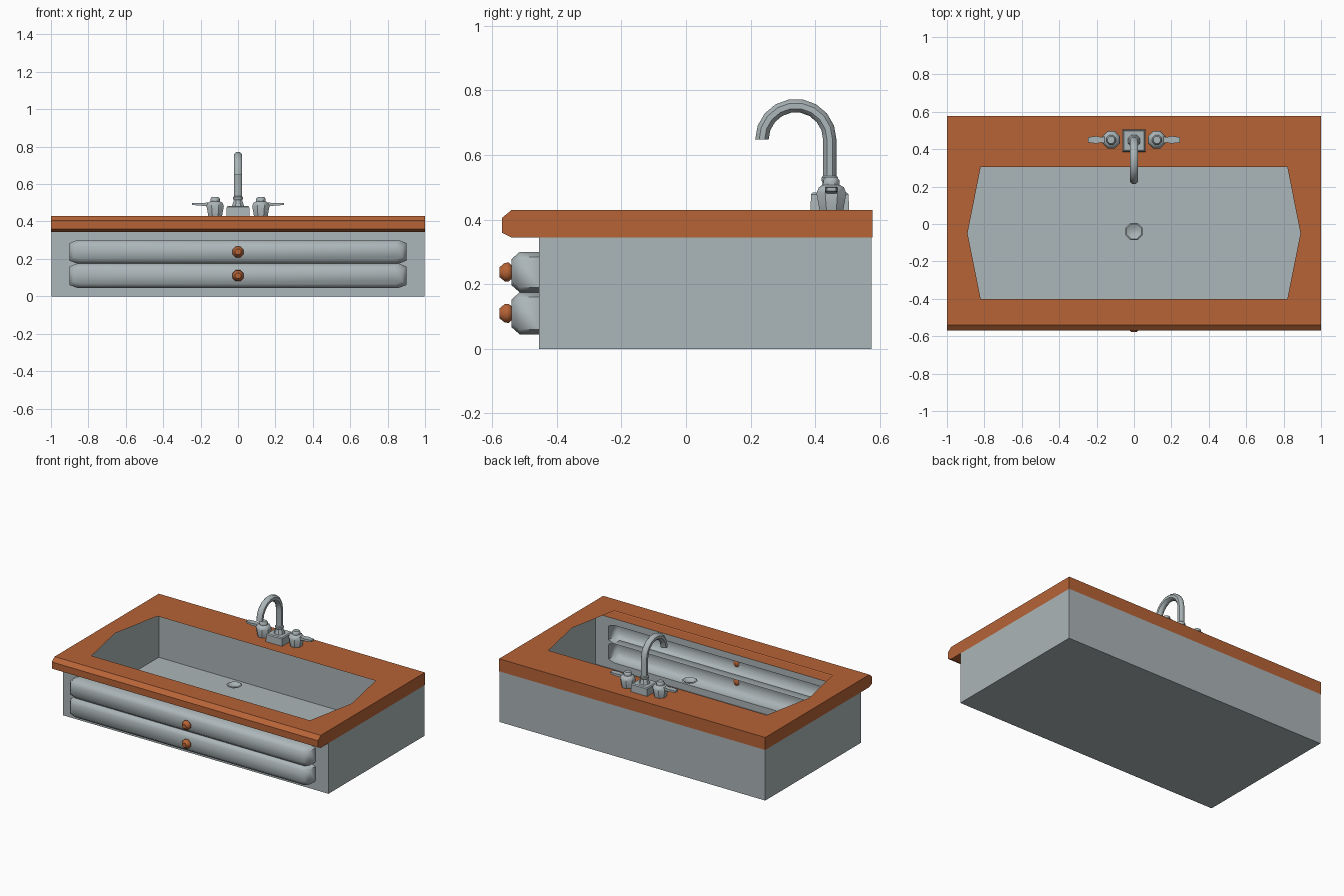
import bpy, bmesh, math
from mathutils import Vector

if "Cube" in bpy.data.objects:
    bpy.data.objects.remove(bpy.data.objects["Cube"])


def material(name, rgb):
    m = bpy.data.materials.new(name)
    m.diffuse_color = (*rgb, 1)
    m.use_nodes = True
    m.node_tree.nodes["Principled BSDF"].inputs["Base Color"].default_value = m.diffuse_color
    return m


GREY = material("steel grey", (0.41, 0.465, 0.48))
WOOD = material("warm wood", (0.47, 0.125, 0.037))


def make(name, polys, mat, smooth=None, mirror=False, recalc=True):
    """Object from a list of polygons, optionally mirrored over x = 0."""
    bm = bmesh.new()
    for p in polys:
        bm.faces.new([bm.verts.new(v) for v in p])
        if mirror:
            bm.faces.new([bm.verts.new((-v[0], v[1], v[2])) for v in reversed(p)])
    bmesh.ops.remove_doubles(bm, verts=bm.verts, dist=1e-4)
    if recalc:
        bmesh.ops.recalc_face_normals(bm, faces=bm.faces)
    me = bpy.data.meshes.new(name)
    bm.to_mesh(me)
    bm.free()
    me.materials.append(mat)
    ob = bpy.data.objects.new(name, me)
    bpy.context.collection.objects.link(ob)
    if smooth:
        bpy.ops.object.select_all(action='DESELECT')
        ob.select_set(True)
        bpy.context.view_layer.objects.active = ob
        bpy.ops.object.shade_smooth_by_angle(angle=math.radians(smooth))
    return ob


def loft(rings, start=True, end=True):
    """Polygons joining successive rings of equal length."""
    polys = []
    for a, b in zip(rings, rings[1:]):
        n = len(a)
        polys += [[a[i], a[(i + 1) % n], b[(i + 1) % n], b[i]] for i in range(n)]
    if start:
        polys.append(list(reversed(rings[0])))
    if end:
        polys.append(list(rings[-1]))
    return polys


def lathe(centre, axis, profile, n=8):
    """Rings of (radius, distance along axis) about a z or -y axis."""
    c, rings = Vector(centre), []
    for r, h in profile:
        ring = []
        for i in range(n):
            a = 2 * math.pi * (i + 0.5) / n
            u, v = r * math.cos(a), r * math.sin(a)
            ring.append(c + Vector((u, v, h) if axis == 'z' else (u, -h, v)))
        rings.append(ring)
    return rings


# cabinet: thin open box, front wall open behind the drawer fronts
F, B, W, T = -0.455, 0.575, 0.998, 0.428
front = [(0, 0), (W, 0), (W, 0.345), (0, 0.345), (0, 0.30), (0.86, 0.30),
         (0.90, 0.285), (0.90, 0.19), (0.86, 0.175), (0.90, 0.16),
         (0.90, 0.06), (0.86, 0.045), (0, 0.045)]
make("cabinet", [
    [(x, F, z) for x, z in front],
    [(W, F, 0), (W, B, 0), (W, B, T), (W, F, T), (W, F, 0.345)],
    [(0, B, 0), (W, B, 0), (W, B, T), (0, B, T)],
    [(0, F, 0), (W, F, 0), (W, B, 0), (0, B, 0)],
], GREY, mirror=True)

# countertop: hexagonal opening, rounded front lip, open underneath
lip = [(F, 0.345), (-0.54, 0.345), (-0.57, 0.36), (-0.57, 0.405), (-0.54, 0.43)]
back = [(0.578, 0.43), (0.578, 0.345)]
top = [(0, 0.578), (1, 0.578), (1, -0.54), (0, -0.54), (0, -0.4),
       (0.82, -0.4), (0.89, -0.05), (0.82, 0.305), (0, 0.305)]
polys = [[(x, y, 0.43) for x, y in top], [(1, y, z) for y, z in lip + back]]
for (y0, z0), (y1, z1) in list(zip(lip, lip[1:])) + [tuple(back)]:
    polys.append([(0, y0, z0), (1, y0, z0), (1, y1, z1), (0, y1, z1)])
make("countertop", polys, WOOD, mirror=True)

# drawer fronts (hollow behind) and their knobs
for name, z0, z1 in (("lower", 0.045, 0.175), ("upper", 0.175, 0.30)):
    zc, h = (z0 + z1) / 2, (z1 - z0) / 2

    def outline(y, d):
        w, k = 0.90 - d, h - d
        pts = [(w, k - 0.015), (w - 0.04, k), (-w + 0.04, k), (-w, k - 0.015),
               (-w, -k + 0.015), (-w + 0.04, -k), (w - 0.04, -k), (w, -k + 0.015)]
        return [(x, y, zc + z) for x, z in pts]

    make(name + "_drawer", loft([outline(F, 0), outline(-0.515, 0),
                                 outline(-0.54, 0.022)], start=False), GREY, 60)
    make(name + "_knob", loft(lathe((0, -0.535, zc), 'y', [
        (0.018, 0), (0.032, 0.014), (0.031, 0.026), (0.016, 0.043)])), WOOD, 50)

# drain dish
make("drain", loft(lathe((0, -0.04, 0.30), 'z', [
    (0.02, 0), (0.05, 0.014), (0.043, 0.018), (0.018, 0.006)])), GREY, 40)

# faucet base
Y = 0.445


def slab(z, w, d):
    return [(w, Y + d, z), (-w, Y + d, z), (-w, Y - d, z), (w, Y - d, z)]


make("faucet_base", loft([slab(0.43, 0.062, 0.06), slab(0.478, 0.06, 0.058),
                          slab(0.484, 0.054, 0.052)]), GREY)
make("faucet_collar", loft(lathe((0, Y, 0.48), 'z', [
    (0.036, 0), (0.024, 0.035), (0.028, 0.042), (0.028, 0.05), (0.022, 0.056)])), GREY, 40)

# curved spout: octagonal tube swept along column and half circle
R, r, zc = 0.105, 0.0225, 0.648
path = [(Y, 0.48, 0.0)]
for i in range(10):
    a = math.pi * i / 9
    path.append((Y - R + R * math.cos(a), zc + R * math.sin(a), a))
rings = []
for y, z, a in path:
    ring = []
    for i in range(8):
        t = 2 * math.pi * (i + 0.5) / 8
        u, v = r * math.cos(t), r * math.sin(t)
        ring.append((u, y + v * math.cos(a), z + v * math.sin(a)))
    rings.append(ring)
make("spout", loft(rings), GREY, 45)

# two tap handles with levers
for name, s in (("left", -1), ("right", 1)):
    x = 0.122 * s
    make(name + "_tap", loft(lathe((x, Y + 0.005, 0.43), 'z', [
        (0.04, 0), (0.05, 0.052), (0.042, 0.07), (0.027, 0.078),
        (0.027, 0.092), (0.02, 0.1)])), GREY, 40)
    sections = [(0.13, 0.024, 0.475, 0.503), (0.175, 0.014, 0.482, 0.5),
                (0.20, 0.02, 0.485, 0.5), (0.245, 0.014, 0.488, 0.5)]
    make(name + "_lever", loft([
        [(s * lx, Y + 0.005 + w, a), (s * lx, Y + 0.005 - w, a),
         (s * lx, Y + 0.005 - w, b), (s * lx, Y + 0.005 + w, b)]
        for lx, w, a, b in sections]), GREY, 30)
